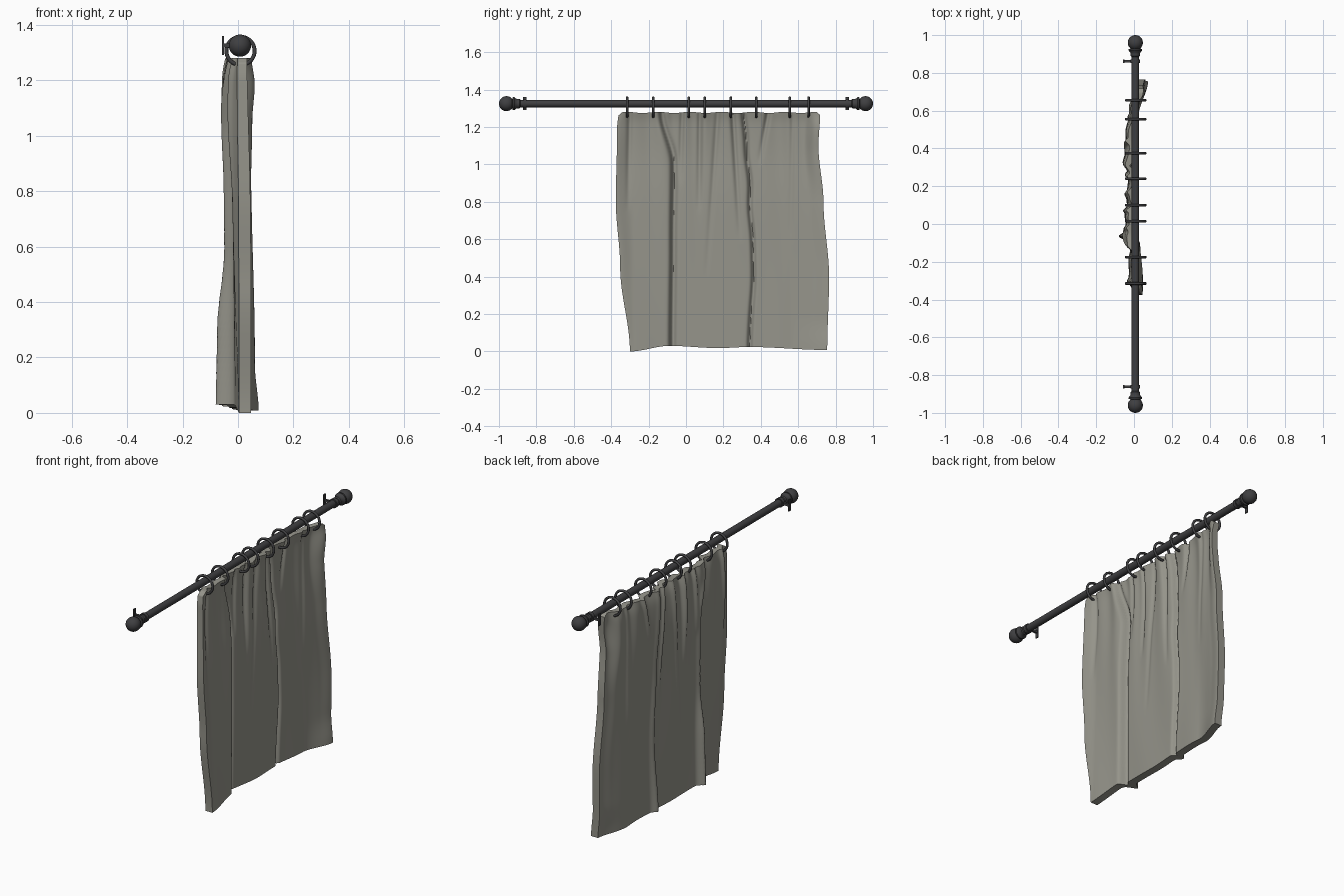
import bpy, bmesh, math
from mathutils import Matrix

if "Cube" in bpy.data.objects:
    bpy.data.objects.remove(bpy.data.objects["Cube"])

RX, RZ = 0.007, 1.325          # rod axis
TOP = 1.28


def material(name, rgb):
    m = bpy.data.materials.new(name)
    m.diffuse_color = (*rgb, 1)
    m.use_nodes = True
    m.node_tree.nodes["Principled BSDF"].inputs["Base Color"].default_value = m.diffuse_color
    return m


iron = material("dark_iron", (0.05, 0.05, 0.053))
cloth = material("grey_cloth", (0.30, 0.295, 0.255))


def finish(name, bm, mat, angle=35):
    bmesh.ops.recalc_face_normals(bm, faces=bm.faces)
    me = bpy.data.meshes.new(name)
    bm.to_mesh(me)
    bm.free()
    me.materials.append(mat)
    ob = bpy.data.objects.new(name, me)
    bpy.context.collection.objects.link(ob)
    bpy.ops.object.select_all(action='DESELECT')
    ob.select_set(True)
    bpy.context.view_layer.objects.active = ob
    bpy.ops.object.shade_smooth_by_angle(angle=math.radians(angle))
    return ob


def lathe(name, profile, mat, n=32):
    """Turn (y, radius) points around the rod axis."""
    bm = bmesh.new()
    rings = [[bm.verts.new((RX + r * math.cos(2 * math.pi * i / n), y,
                            RZ + r * math.sin(2 * math.pi * i / n))) for i in range(n)]
             for y, r in profile]
    for a, b in zip(rings, rings[1:]):
        for i in range(n):
            j = (i + 1) % n
            bm.faces.new((a[i], a[j], b[j], b[i]))
    bm.faces.new(rings[0])
    bm.faces.new(rings[-1])
    return finish(name, bm, mat)


def box(name, lo, hi, mat):
    bm = bmesh.new()
    size = [h - l for l, h in zip(lo, hi)]
    mid = [(h + l) / 2 for l, h in zip(lo, hi)]
    bmesh.ops.create_cube(bm, size=1, matrix=Matrix.Translation(mid) @ Matrix.Diagonal((*size, 1)))
    return finish(name, bm, mat)


def torus(name, x, y, R, r, z, n=36, m=10):
    bm = bmesh.new()
    rings = []
    for i in range(n):
        a = 2 * math.pi * i / n
        rings.append([])
        for j in range(m):
            b = 2 * math.pi * j / m
            d = R + r * math.cos(b)
            rings[-1].append(bm.verts.new((x + d * math.cos(a), y + r * math.sin(b), z + d * math.sin(a))))
    for i in range(n):
        p, q = rings[i], rings[(i + 1) % n]
        for j in range(m):
            k = (j + 1) % m
            bm.faces.new((p[j], p[k], q[k], q[j]))
    return finish(name, bm, iron, 60)


# Rod, with a finial, collar and wall bracket at each end
lathe("rod", [(-0.91, 0.02), (0.91, 0.02)], iron)
for s, side in ((-1, "left"), (1, "right")):
    ball = [(s * (0.96 - 0.04 * math.cos(math.pi * t / 16)),
             max(0.0005, 0.04 * math.sin(math.pi * t / 16))) for t in range(17)]
    lathe(f"finial_{side}", ball, iron)
    lathe(f"finial_collar_{side}", [(s * y, r) for y, r in (
        (0.885, 0.02), (0.89, 0.025), (0.902, 0.025), (0.908, 0.027), (0.918, 0.035), (0.926, 0.035),
        (0.93, 0.022))], iron)
    lathe(f"bracket_band_{side}", [(s * 0.852, 0.02), (s * 0.852, 0.026), (s * 0.872, 0.026),
                                   (s * 0.872, 0.02)], iron)
    y = s * 0.862
    box(f"bracket_arm_{side}", (-0.052, y - 0.006, RZ - 0.007), (-0.012, y + 0.006, RZ + 0.007), iron)
    box(f"bracket_plate_{side}", (-0.057, y - 0.01, 1.292), (-0.051, y + 0.01, 1.36), iron)

# Curtain rings
RINGS = (-0.315, -0.175, 0.015, 0.10, 0.24, 0.375, 0.555, 0.655)
for i, y in enumerate(RINGS):
    torus(f"curtain_ring_{i + 1}", 0.009, y, 0.051, 0.007, 1.306)


# Curtain: closed cross-section lofted up the height
def curve(pts, t):
    """Smooth interpolation through (t, value) points."""
    if t <= pts[0][0]:
        return pts[0][1]
    for (a, p), (b, q) in zip(pts, pts[1:]):
        if t <= b:
            u = (t - a) / (b - a)
            return p + (q - p) * u * u * (3 - 2 * u)
    return pts[-1][1]


def bump(d, w):
    return math.exp(-(d / w) ** 2)


LEFT = [(0, -0.30), (0.45, -0.352), (0.8, -0.375), (1.2, -0.368), (1.28, -0.36)]
RIGHT = [(0, 0.755), (0.4, 0.765), (0.8, 0.735), (1.1, 0.708), (1.28, 0.718)]
FOLD1 = [(0, -0.075), (0.6, -0.07), (1.0, -0.065), (1.28, -0.13)]
FOLD2 = [(0, 0.34), (0.45, 0.362), (0.85, 0.342), (1.28, 0.31)]
DEPTH1 = [(0, 0.045), (0.3, 0.042), (0.6, 0.015), (1.28, 0.012)]
DEPTH2 = [(0, 0.03), (0.5, 0.02), (1.28, 0.012)]
END_X = [(0, 0.052), (0.18, 0.036), (0.8, 0.028), (1.05, 0.034), (1.2, 0.048), (1.28, 0.04)]
# long soft creases: y at top, y lower down, end height, depth
CREASES = [(0.075, 0.07, 0.75, 0.022), (0.25, 0.29, 0.6, 0.022), (0.17, 0.11, 0.4, 0.012),
           (-0.30, -0.31, 0.75, 0.014), (0.44, 0.39, 1.0, 0.02), (0.57, 0.56, 0.6, 0.010),
           (-0.02, -0.03, 0.9, 0.018)]


def section(z, k):
    """Front x, back x and y at fraction k across the curtain."""
    e0, e1, f1, f2 = (curve(c, z) for c in (LEFT, RIGHT, FOLD1, FOLD2))
    y = e0 + (e1 - e0) * k
    h = z / TOP
    xe = curve(END_X, z)
    low = curve([(e0, 0.022), (f1 - 0.02, 0.014), (f1 + 0.02, -0.018), (f2 - 0.02, -0.004),
                 (f2 + 0.03, -0.01), (0.55, 0.0), (e1, xe)], y)
    high = curve([(e0, 0.024), (-0.28, -0.008), (f1 - 0.02, 0.0), (f1 + 0.02, -0.02), (0.1, -0.012),
                  (f2 - 0.02, -0.008), (f2 + 0.02, -0.022), (0.5, -0.016), (e1 - 0.08, 0.0),
                  (e1, xe)], y)
    c = low + (high - low) * h
    # belly below the heading, pulled back to the rod at the top edge
    inner = min(1, (y - e0) / 0.06, (e1 - y) / 0.08)
    c += inner * (0.012 * bump(z - 1.3, 0.05) - 0.008 * bump(z - 1.08, 0.18))
    # gathers under the rings and creases running down from them
    c += 0.007 * h ** 3 * math.sin(46 * y + 1.3 * math.sin(9 * y) + 2 * z)
    c += 0.003 * math.sin(17 * y + 4 * z)
    for yt, yb, zl, d in CREASES:
        if z > zl:
            u = (z - zl) / (TOP - zl)
            c -= d * u ** 0.7 * bump(y - (yb + (yt - yb) * u), 0.013)
    half = 0.022 - 0.005 * h ** 4
    wob = 0.012 * math.sin(23 * z) * h
    front = c + half - 0.03 * bump(y - f1, 0.016) - 0.024 * bump(y - f2 - 0.3 * wob, 0.012)
    back = (c - half - curve(DEPTH1, z) * bump(y - f1 - 0.005, 0.024)
            - curve(DEPTH2, z) * bump(y - f2 + 0.005, 0.022))
    return front, back, y


NY, NZ = 180, 56
bm = bmesh.new()
rows = []
for r in range(NZ + 1):
    t = 1 - (1 - r / NZ) ** 1.3
    F, B = [], []
    for i in range(NY + 1):
        k = i / NY
        bottom = curve([(0, 0.0), (0.2, 0.03), (0.45, 0.018), (0.6, 0.024), (1, 0.008)], k)
        top = 1.278 + 0.003 * math.sin(40 * k) - 0.015 * (bump(k, 0.012) + bump(k - 1, 0.012))
        z = bottom + (top - bottom) * t
        f, b, y = section(z, k)
        F.append(bm.verts.new((f, y, z)))
        B.append(bm.verts.new((b, y, z)))
    rows.append(F + B[::-1])
for a, b in zip(rows, rows[1:]):
    for i in range(len(a)):
        j = (i + 1) % len(a)
        bm.faces.new((a[i], a[j], b[j], b[i]))
for row in (rows[0], rows[-1]):
    for i in range(NY):
        m = len(row) - 1 - i
        bm.faces.new((row[i], row[i + 1], row[m - 1], row[m]))
finish("curtain", bm, cloth, 60)
